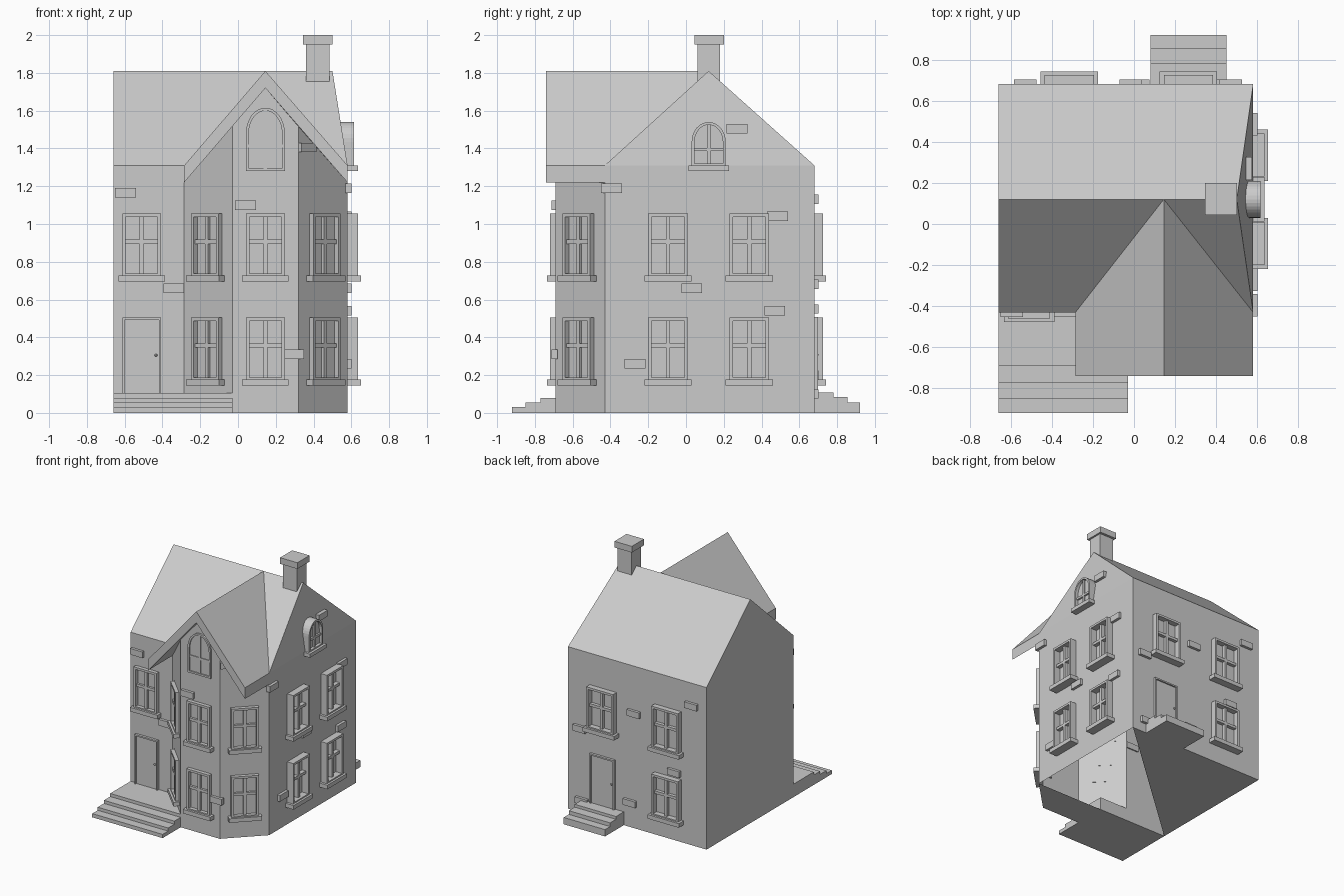
import bpy, bmesh, math
from mathutils import Matrix, Vector

cube = bpy.data.objects.get("Cube")
if cube:
    bpy.data.objects.remove(cube, do_unlink=True)

stone = bpy.data.materials.new("pale_grey")
stone.use_nodes = True
GREY = (0.6, 0.6, 0.6, 1)
stone.diffuse_color = GREY
stone.node_tree.nodes["Principled BSDF"].inputs["Base Color"].default_value = GREY


def finish(name, bm):
    me = bpy.data.meshes.new(name)
    bm.to_mesh(me)
    bm.free()
    me.materials.append(stone)
    bpy.context.collection.objects.link(bpy.data.objects.new(name, me))


def faces(name, polys, weld=True):
    bm = bmesh.new()
    for poly in polys:
        bm.faces.new([bm.verts.new(p) for p in poly])
    if weld:
        bmesh.ops.remove_doubles(bm, verts=bm.verts, dist=1e-5)
        bmesh.ops.recalc_face_normals(bm, faces=bm.faces)
    finish(name, bm)


def box(bm, x, y, z, frame=Matrix()):
    size = (x[1] - x[0], y[1] - y[0], z[1] - z[0])
    mid = Vector((sum(x), sum(y), sum(z))) / 2
    scale = Matrix.Diagonal((*size, 1))
    bmesh.ops.create_cube(bm, size=1, matrix=frame @ Matrix.Translation(mid) @ scale)


def on_wall(x, y, z, angle):
    # local x runs along the wall, local -y points out of it
    return Matrix.Translation((x, y, z)) @ Matrix.Rotation(math.radians(angle), 4, "Z")


# Main dimensions
L, R, F, B = -0.66, 0.58, -0.43, 0.68
EAVE, RIDGE, RY, RX = 1.31, 1.81, 0.12, 0.50
BL, BC, BF, OVER, THICK = -0.285, 0.145, -0.69, -0.74, 0.09
x0, x1 = -0.03, 0.32
top = RIDGE - THICK
low = EAVE - THICK
side_top = top - (RIDGE - EAVE) / (BC - BL) * (x1 - BC)

# House shell: walls and main roof, open towards the bay
apex = (BC, RY, RIDGE)
faces("house_walls_and_roof", [
    [(L, F, 0), (BL, F, 0), (BL, F, EAVE), (L, F, EAVE)],
    [(L, B, 0), (L, F, 0), (L, F, EAVE), (L, RY, RIDGE), (L, B, EAVE)],
    [(R, B, 0), (L, B, 0), (L, B, EAVE), (R, B, EAVE)],
    [(R, F, 0), (R, B, 0), (R, B, EAVE), (R, F, EAVE)],
    [(R, F, EAVE), (R, B, EAVE), (RX, RY, RIDGE)],
    [(R, B, EAVE), (L, B, EAVE), (L, RY, RIDGE), apex, (RX, RY, RIDGE)],
    [(L, F, EAVE), (BL, F, EAVE), apex, (L, RY, RIDGE)],
    [(R, F, EAVE), (RX, RY, RIDGE), apex],
])
faces("house_floor", [[(R, B, 0), (L, B, 0), (L, F, 0)]], False)
faces("bay_floor", [[(L, F, 0), (R, F, 0), (x1, BF, 0), (L, BF, 0)]], False)

# Angled bay under the front gable
faces("bay_walls", [
    [(BL, F, 0), (x0, BF, 0), (x0, BF, side_top), (BL, F, low)],
    [(x0, BF, 0), (x1, BF, 0), (x1, BF, side_top), (BC, BF, top), (x0, BF, side_top)],
    [(x1, BF, 0), (R, F, 0), (R, F, low), (x1, BF, side_top)],
])

# Gable roof with thick verge
polys = []
for ex in (BL, R):
    polys += [
        [(ex, OVER, EAVE), (BC, OVER, RIDGE), apex, (ex, F, EAVE)],
        [(ex, OVER, low), (BC, OVER, top), (BC, F, top), (ex, F, low)],
        [(ex, OVER, low), (ex, OVER, EAVE), (BC, OVER, RIDGE), (BC, OVER, top)],
        [(ex, OVER, low), (ex, F, low), (ex, F, EAVE), (ex, OVER, EAVE)],
    ]
faces("bay_gable_roof", polys)

# Chimney
bm = bmesh.new()
box(bm, (0.36, 0.485), (0.06, 0.18), (1.6, 1.96))
box(bm, (0.345, 0.5), (0.045, 0.2), (1.95, 2.0))
finish("chimney", bm)


# Steps
def steps(name, x, wall, direction, edges):
    bm = bmesh.new()
    bottom = 0
    for reach, height in edges:
        box(bm, x, sorted((wall, direction * reach)), (bottom, height))
        bottom = height
    finish(name, bm)


steps("front_steps", (L, x0), F, -1, [(0.92, 0.03), (0.85, 0.055), (0.77, 0.08), (0.69, 0.105)])
steps("back_steps", (0.08, 0.45), B, 1, [(0.92, 0.055), (0.855, 0.085), (0.78, 0.108)])


# Sash windows
def window(name, frame, w=0.205, out=0.03):
    bm = bmesh.new()
    h, bar, half = 0.335, 0.018, w / 2
    for s in (-1, 1):
        box(bm, sorted((s * half, s * (half - bar))), (-out, 0), (0, h), frame)
    for z in (0, h - bar):
        box(bm, (-half, half), (-out, 0), (z, z + bar), frame)
    box(bm, (-0.011, 0.011), (-out * 0.6, 0), (0, h), frame)
    box(bm, (-half, half), (-out * 0.6, 0), (0.175, 0.197), frame)
    box(bm, (-half - 0.02, half + 0.02), (-out - 0.017, 0), (-0.025, 0.008), frame)
    finish(name, bm)


for level, z in (("lower", 0.17), ("upper", 0.72)):
    window(level + "_bay_front_window", on_wall(BC, BF, z, 0))
    window(level + "_bay_left_window", on_wall(-0.155, -0.56, z, -45))
    window(level + "_bay_right_window", on_wall(0.45, -0.56, z, 45))
    window(level + "_side_window_front", on_wall(R, -0.095, z, 90), 0.21, 0.055)
    window(level + "_side_window_back", on_wall(R, 0.335, z, 90), 0.21, 0.055)
    window(level + "_back_window", on_wall(-0.315, B, z, 180), 0.24, 0.045)
window("upper_front_window", on_wall(-0.51, F, 0.72, 0))
window("upper_back_window_left", on_wall(0.265, B, 0.72, 180), 0.24, 0.045)


# Arched attic windows
def arch(half, spring, rise, base):
    angles = [math.pi * i / 16 for i in range(17)]
    curve = [(half * math.cos(a), spring + rise * math.sin(a)) for a in angles]
    return [(half, base)] + curve + [(-half, base)]


def arch_window(name, frame, half, spring, height, out, depth, sill):
    bm = bmesh.new()
    bar = 0.015
    rise = height - spring
    outer = arch(half, spring, rise, 0)
    inner = arch(half - bar, spring, rise - bar, bar)
    n = len(outer)
    rings = [[bm.verts.new(frame @ Vector((x, y, z))) for x, z in loop]
             for loop, y in ((outer, depth), (outer, -out), (inner, -out), (inner, -out * 0.3))]
    for a, b in zip(rings, rings[1:]):
        for i in range(n):
            j = (i + 1) % n
            bm.faces.new((a[i], a[j], b[j], b[i]))
    bm.faces.new(rings[0])
    bm.faces.new(rings[-1])
    bmesh.ops.recalc_face_normals(bm, faces=bm.faces)
    box(bm, (-0.009, 0.009), (-out * 0.7, 0), (0, height - bar), frame)
    box(bm, (-half + bar, half - bar), (-out * 0.7, 0), (spring * 0.62, spring * 0.62 + 0.018), frame)
    if sill:
        box(bm, (-half - 0.018, half + 0.018), (-out - 0.02, 0.02), (-0.025, 0.005), frame)
    finish(name, bm)


arch_window("bay_arched_window", on_wall(BC, BF, 1.28, 0), 0.103, 0.2, 0.335, 0.015, 0, False)
arch_window("side_arched_window", on_wall(R, 0.12, 1.305, 90), 0.09, 0.13, 0.235, 0.035, 0.08, True)


# Doors
def door(name, frame, w=0.205, h=0.4):
    bm = bmesh.new()
    half, bar = w / 2, 0.012
    for s in (-1, 1):
        box(bm, sorted((s * half, s * (half - bar))), (-0.02, 0), (0, h), frame)
    box(bm, (-half, half), (-0.02, 0), (h - bar, h), frame)
    box(bm, (-half + bar, half - bar), (-0.008, 0), (0, h - bar), frame)
    bmesh.ops.create_icosphere(bm, subdivisions=2, radius=0.008,
                               matrix=frame @ Matrix.Translation((half - 0.027, -0.014, 0.2)))
    finish(name, bm)


door("front_door", on_wall(-0.51, F, 0.105, 0))
door("back_door", on_wall(0.265, B, 0.108, 180), 0.22)

# Scattered raised bricks
bricks = {
    "front": (0, F, [(-0.595, 1.165), (-0.34, 0.66)]),
    "bay": (0, BF, [(0.04, 1.10), (0.295, 0.31)]),
    "side": (90, R, [(-0.395, 1.19), (0.485, 1.04), (0.03, 0.66), (0.47, 0.54), (-0.27, 0.26)]),
    "back": (180, B, [(-0.015, 0.93), (-0.53, 1.13), (0.47, 0.68), (-0.375, 0.55), (0.02, 0.2), (0.45, 0.1)]),
}
for wall, (angle, depth, spots) in bricks.items():
    bm = bmesh.new()
    for u, z in spots:
        x, y = (depth, u) if wall == "side" else (u, depth)
        box(bm, (-0.055, 0.055), (-0.022, 0.01), (-0.025, 0.025), on_wall(x, y, z, angle))
    finish(wall + "_bricks", bm)
bm = bmesh.new()
box(bm, (-0.055, 0.055), (-0.025, 0.04), (-0.025, 0.025), on_wall(0.55, 0.27, 1.505, 90))
box(bm, (-0.055, 0.055), (-0.022, 0.01), (-0.025, 0.025), on_wall(0.36, -0.65, 1.405, 45))
finish("gable_bricks", bm)
